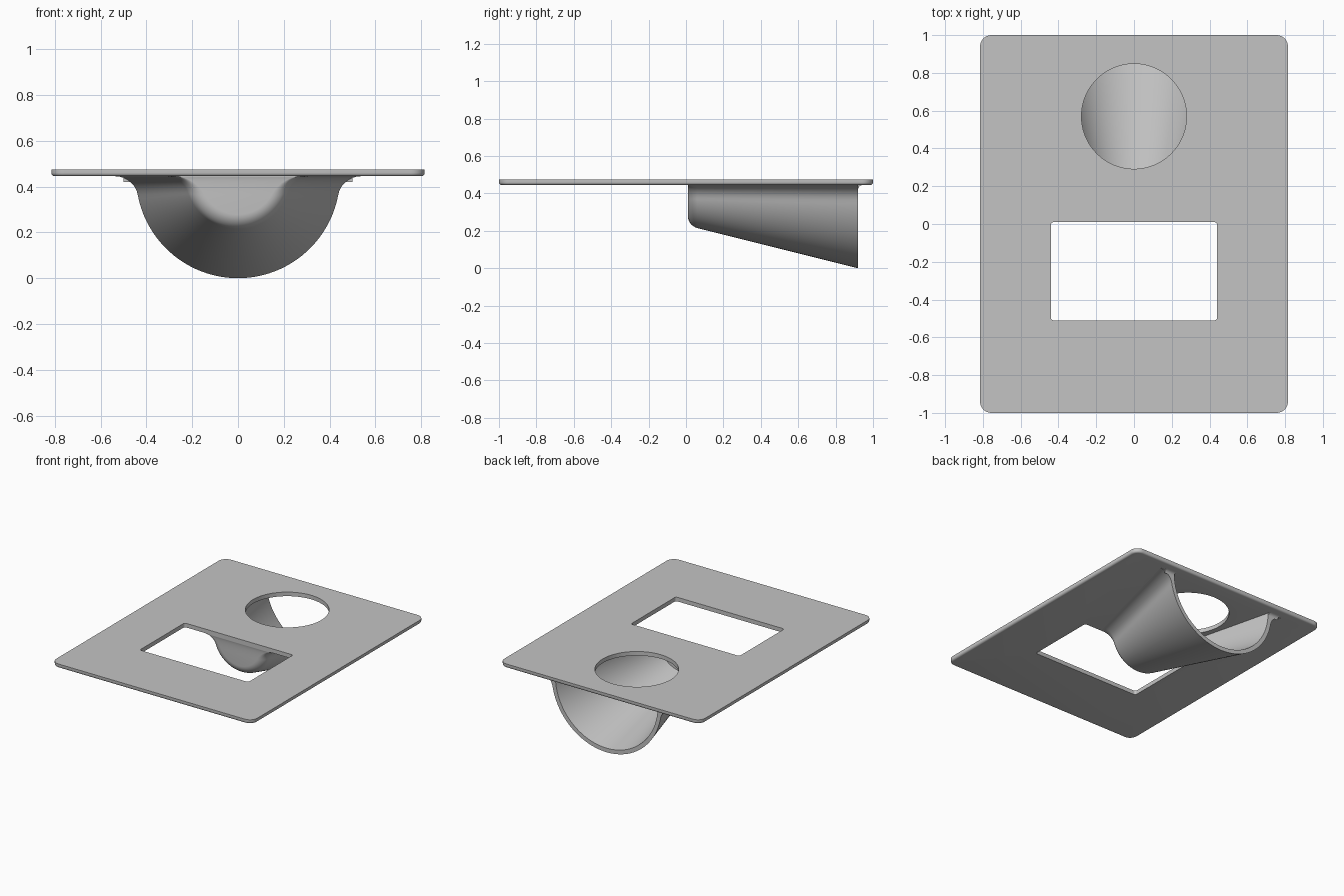
import bpy, bmesh
from math import sin, cos, pi, sqrt, atan2

if "Cube" in bpy.data.objects:
    bpy.data.objects.remove(bpy.data.objects["Cube"])

grey = bpy.data.materials.new("plain grey")
grey.use_nodes = True
grey.diffuse_color = (0.55, 0.55, 0.55, 1)
grey.node_tree.nodes["Principled BSDF"].inputs["Base Color"].default_value = (0.55, 0.55, 0.55, 1)

BOTTOM, TOP = 0.445, 0.475      # plate underside and upper face
FRONT, BACK = 0.01, 0.92        # chute ends
WALL, FILLET, ROUND = 0.03, 0.10, 0.05


def loft(name, loops, closed=True):
    """Skin a stack of equal-length point loops and cap both ends."""
    bm = bmesh.new()
    rings = [[bm.verts.new(p) for p in loop] for loop in loops]
    n = len(rings[0])
    for a, b in zip(rings, rings[1:]):
        for i in range(n if closed else n - 1):
            j = (i + 1) % n
            bm.faces.new((a[i], a[j], b[j], b[i]))
    bm.faces.new(rings[0])
    bm.faces.new(rings[-1])
    bmesh.ops.remove_doubles(bm, verts=bm.verts, dist=1e-5)
    bmesh.ops.recalc_face_normals(bm, faces=bm.faces)
    mesh = bpy.data.meshes.new(name)
    bm.to_mesh(mesh)
    bm.free()
    mesh.materials.append(grey)
    obj = bpy.data.objects.new(name, mesh)
    bpy.context.collection.objects.link(obj)
    return obj


def activate(obj):
    bpy.ops.object.select_all(action='DESELECT')
    obj.select_set(True)
    bpy.context.view_layer.objects.active = obj


def rounded_rect(hx, hy, r, z, cy=0.0, steps=8):
    """Outline of a rectangle with rounded corners."""
    pts = []
    for q, (sx, sy) in enumerate([(1, 1), (-1, 1), (-1, -1), (1, -1)]):
        for k in range(steps + 1):
            a = (q + k / steps) * pi / 2
            pts.append((sx * (hx - r) + r * cos(a), cy + sy * (hy - r) + r * sin(a), z))
    return pts


def circle(r, cy, z, n=96):
    return [(r * cos(2 * pi * k / n), cy + r * sin(2 * pi * k / n), z) for k in range(n)]


def trough(y, r, f, arc=32, steps=8):
    """Half-round section whose top edges flare into the plate with radius f."""
    cx = sqrt((r + f) ** 2 - f ** 2)
    tilt = atan2(f, cx)
    right = []
    for k in range(steps):
        a = pi / 2 + (pi / 2 - tilt) * k / steps
        right.append((cx + f * cos(a), -f + f * sin(a)))
    for k in range(arc + 1):
        a = tilt + (pi / 2 - tilt) * k / arc
        right.append((r * cos(a), -r * sin(a)))
    left = [(-x, z) for x, z in reversed(right[:-1])]
    return [(x, y, BOTTOM + z) for x, z in right + left]


def cone(y):
    return BOTTOM - 0.25 * (BACK - y)


# Plate with softened lower rim
E = 0.015
rim = []
for k in range(5):
    a = k / 4 * pi / 2
    inset = E * (1 - sin(a))
    rim.append(rounded_rect(0.815 - inset, 1 - inset, 0.06 - inset, BOTTOM + E * (1 - cos(a))))
plate = loft("plate", rim + [rounded_rect(0.815, 1, 0.06, TOP)])

# Window and round opening cut through the plate
cutters = [
    loft("window_cutter", [rounded_rect(0.44, 0.26, 0.015, z, -0.25) for z in (0.4, 0.5)]),
    loft("opening_cutter", [circle(0.278, 0.57, z) for z in (0.4, 0.5)]),
]
activate(plate)
for cutter in cutters:
    cutter.hide_render = True
    cut = plate.modifiers.new("cut", 'BOOLEAN')
    cut.operation, cut.solver, cut.object = 'DIFFERENCE', 'EXACT', cutter
    bpy.ops.object.modifier_apply(modifier=cut.name)
    bpy.data.objects.remove(cutter)

# Tapered chute: rounded closed front, open back, hollow inside
sections = []
for k in range(7):
    a = k / 6 * pi / 2
    y = FRONT + ROUND * (1 - cos(a))
    d = ROUND * (1 - sin(a))
    sections.append(trough(y, cone(y) - d, FILLET + d))
sections.append(trough(BACK, cone(BACK), FILLET))
sections.append(trough(BACK, cone(BACK) - WALL, 0))
sections.append(trough(FRONT + WALL, cone(FRONT + WALL) - WALL, 0))
chute = loft("chute", sections, closed=False)

# Small concave fillets joining the open end to the plate
parts = [plate, chute]
F = 0.025
for side, label in ((1, "left"), (-1, "right")):
    profile = [(BACK, BOTTOM)]
    for k in range(7):
        a = k / 6 * pi / 2
        profile.append((BACK + F * (1 - sin(a)), BOTTOM - F * (1 - cos(a))))
    ends = [[(side * x, y, z) for y, z in profile] for x in (0.418, 0.5)]
    parts.append(loft(label + "_end_fillet", ends))

for part in parts:
    activate(part)
    bpy.ops.object.shade_smooth_by_angle(angle=pi / 6)
